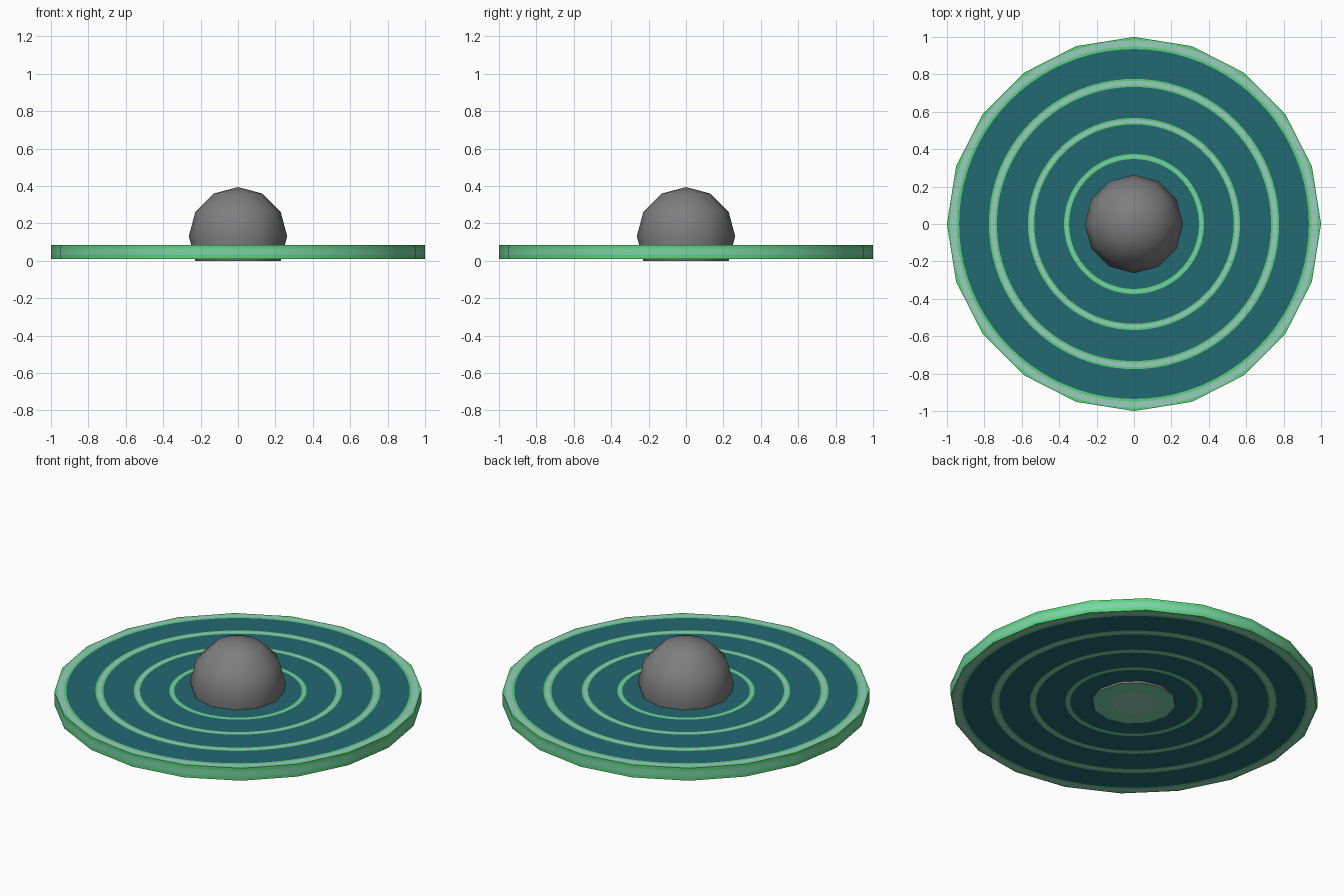
import bpy, bmesh, math
from math import cos, sin, pi, radians

if "Cube" in bpy.data.objects:
    bpy.data.objects.remove(bpy.data.objects["Cube"])


def mat(name, r, g, b):
    lin = [(c / 255 / 12.92 if c < 10 else ((c / 255 + 0.055) / 1.055) ** 2.4) for c in (r, g, b)]
    m = bpy.data.materials.new(name)
    m.diffuse_color = (*lin, 1)
    m.use_nodes = True
    m.node_tree.nodes["Principled BSDF"].inputs["Base Color"].default_value = m.diffuse_color
    return m


teal = mat("deep teal", 36, 104, 114)
green = mat("bright green", 92, 210, 125)
mint = mat("mint green", 122, 212, 168)
pale = mat("pale sage", 152, 206, 190)
grey = mat("dome grey", 126, 126, 126)
MATS = [teal, green, mint, pale, grey]
TEAL, GREEN, MINT, PALE, GREY = range(5)
SIDES, STEPS = 20, 80
Z0, Z1 = 0.01, 0.085


def circle(bm, r, z, n):
    return [bm.verts.new((r * cos(2 * pi * i / n), r * sin(2 * pi * i / n), z)) for i in range(n)]


def polygon_edge(bm, z):
    """Points along the 20-sided outline."""
    out = []
    for i in range(STEPS):
        a = 2 * pi * i / STEPS
        r = cos(pi / SIDES) / cos(a % (2 * pi / SIDES) - pi / SIDES)
        if i % (STEPS // SIDES) == 0:
            r = 1.0
        out.append(bm.verts.new((r * cos(a), r * sin(a), z)))
    return out


def bridge(bm, a, b, colour, smooth=False, flip=False):
    n = len(a)
    for i in range(n):
        j = (i + 1) % n
        vs = [a[i], b[i], b[j], a[j]]
        f = bm.faces.new(vs[::-1] if flip else vs)
        f.material_index, f.smooth = colour, smooth


def cap(bm, ring, colour, flip=False):
    f = bm.faces.new(ring[::-1] if flip else ring)
    f.material_index = colour


def finish(bm, name):
    me = bpy.data.meshes.new(name)
    bm.to_mesh(me)
    bm.free()
    for m in MATS:
        me.materials.append(m)
    ob = bpy.data.objects.new(name, me)
    bpy.context.collection.objects.link(ob)
    return ob


# Disc faces: concentric painted bands (outer radius, colour)
BANDS = [(0.347, TEAL), (0.354, GREEN), (0.367, MINT), (0.374, GREEN),
         (0.533, TEAL), (0.541, GREEN), (0.558, PALE), (0.567, GREEN),
         (0.733, TEAL), (0.743, GREEN), (0.766, PALE), (0.776, GREEN),
         (0.935, TEAL), (0.949, GREEN), (0.981, PALE)]
for name, z, flip in (("disc_top", Z1, False), ("disc_underside", Z0, True)):
    bm = bmesh.new()
    prev = circle(bm, 0.2, z, STEPS)
    cap(bm, prev, TEAL, flip)
    for r, colour in BANDS:
        ring = circle(bm, r, z, STEPS)
        bridge(bm, prev, ring, colour, flip=flip)
        prev = ring
    bridge(bm, prev, polygon_edge(bm, z), GREEN, flip=flip)
    finish(bm, name)

# Rim wall: mint stripe between green edges
bm = bmesh.new()
rings = [circle(bm, 1, z, SIDES) for z in (Z0, 0.03, 0.065, Z1)]
for k, colour in enumerate((GREEN, MINT, GREEN)):
    bridge(bm, rings[k], rings[k + 1], colour, smooth=True, flip=True)
finish(bm, "disc_rim")

# Dome: 12-sided sphere cut flat at its lower latitude ring
bm = bmesh.new()
R, CZ, N = 0.263, 0.1315, 12
rings = [circle(bm, R * cos(radians(t)), CZ + R * sin(radians(t)), N) for t in (-30, 0, 30, 60)]
for a, b in zip(rings, rings[1:]):
    bridge(bm, a, b, GREY, smooth=True, flip=True)
tip = bm.verts.new((0, 0, CZ + R))
for i in range(N):
    f = bm.faces.new([rings[-1][i], rings[-1][(i + 1) % N], tip])
    f.material_index, f.smooth = GREY, True
finish(bm, "dome")

# Dome base: mint plate with a paler centre
bm = bmesh.new()
inner = circle(bm, 0.12, 0, N)
cap(bm, inner, PALE, True)
bridge(bm, inner, circle(bm, R * cos(radians(30)), 0, N), MINT, flip=True)
finish(bm, "dome_base")
